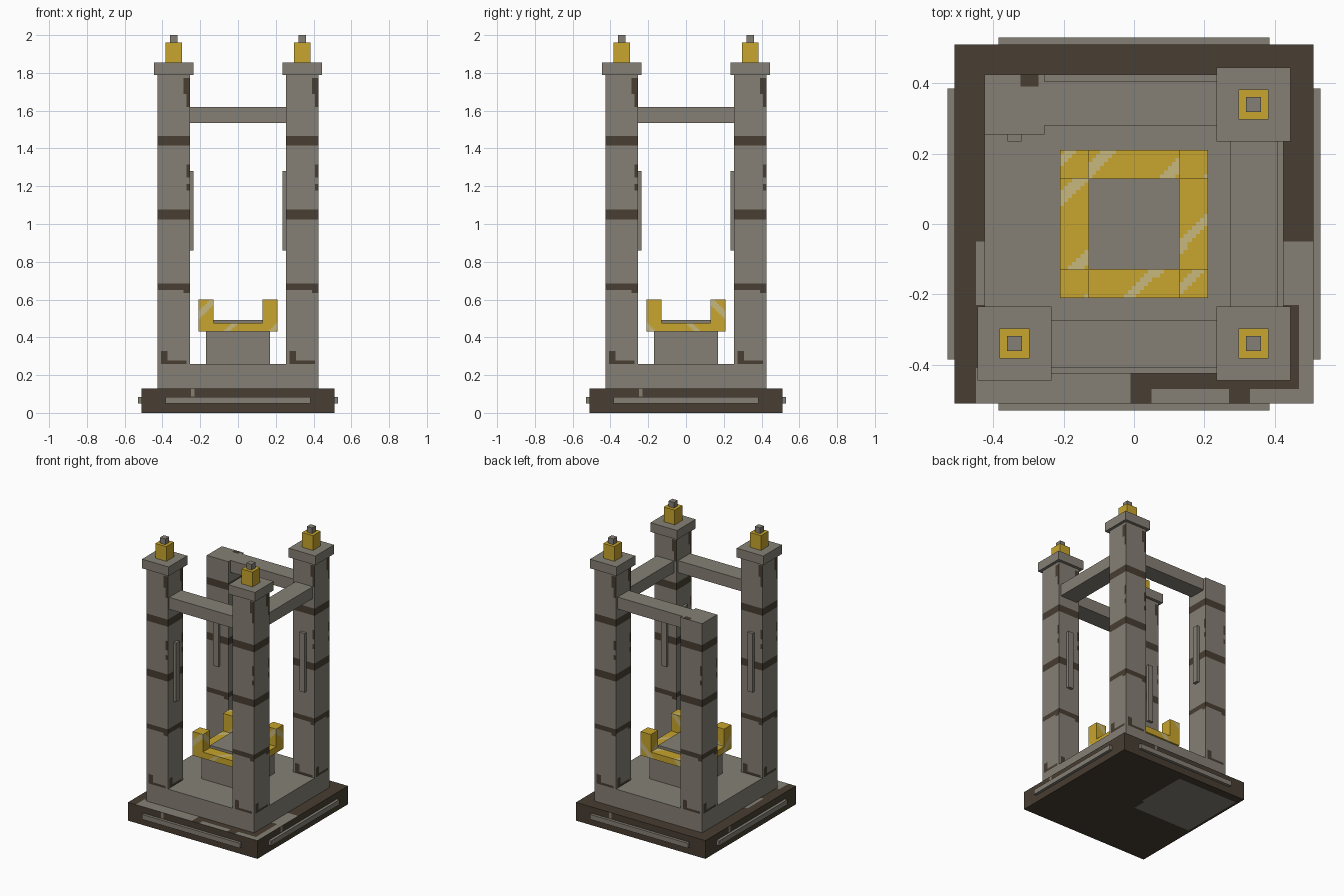
import bpy, bmesh, math
from mathutils import Vector

if "Cube" in bpy.data.objects:
    bpy.data.objects.remove(bpy.data.objects["Cube"])


def material(name, rgb):
    m = bpy.data.materials.new(name)
    m.diffuse_color = (*rgb, 1)
    m.use_nodes = True
    m.node_tree.nodes["Principled BSDF"].inputs["Base Color"].default_value = m.diffuse_color
    return m


STONE = material("stone grey", (0.235, 0.216, 0.178))
DARK = material("dark earth", (0.065, 0.048, 0.032))
GOLD = material("gold", (0.578, 0.376, 0.026))
SHINE = material("pale gold", (0.578, 0.485, 0.205))


def box(name, lo, hi, mats, cell=None, rule=None):
    """Box between two corners; with a cell size it is cut into a grid and
    rule(centre, normal) picks each face's material index."""
    lo, hi = Vector(lo), Vector(hi)
    size, mid = hi - lo, (lo + hi) / 2
    bm = bmesh.new()
    bmesh.ops.create_cube(bm, size=1)
    for v in bm.verts:
        v.co = Vector([v.co[i] * size[i] + mid[i] for i in range(3)])
    if rule:
        for axis in range(3):
            n = max(1, round(size[axis] / cell[axis]))
            normal = Vector([float(i == axis) for i in range(3)])
            for k in range(1, n):
                point = lo + normal * (size[axis] * k / n)
                bmesh.ops.bisect_plane(bm, geom=bm.verts[:] + bm.edges[:] + bm.faces[:],
                                       plane_co=point, plane_no=normal)
        bm.normal_update()
        for f in bm.faces:
            f.material_index = rule(f.calc_center_median(), f.normal)
    mesh = bpy.data.meshes.new(name)
    bm.to_mesh(mesh)
    bm.free()
    for m in mats:
        mesh.materials.append(m)
    ob = bpy.data.objects.new(name, mesh)
    bpy.context.collection.objects.link(ob)
    return ob


def base_rule(c, n):
    # Worn stone showing through the dark slab
    x, y = c.x, c.y
    if n.z > 0.5:
        worn = ((y < -0.42 and -0.46 < x < -0.01)
                or (x > 0.475 and y < -0.06)
                or (x > 0.04 and y < -0.48 and not 0.28 < x < 0.33)
                or (x > -0.455 and -0.24 < y < -0.06))
    elif n.z < -0.5:
        worn = -0.5 < x < -0.02 and -0.04 < y < 0.45
    else:
        u = -n.y * x + n.x * y
        worn = c.z > 0.085 and -0.25 < u < -0.225
    return 0 if worn else 1


def pillar_rule(px, py):
    def rule(c, n):
        x, y, z = c.x - px, c.y - py, c.z
        if abs(n.z) > 0.5:
            return 1 if n.z > 0 and y > 0.05 and 0.01 < x < 0.06 else 0
        u = -n.y * x + n.x * y          # position across the face, left to right
        # Three crumbling bands
        for zc in (0.665, 1.05, 1.44):
            droop = 0.01 if u > 0.05 else 0
            if zc - 0.022 - droop < z < zc + 0.024:
                return 1
        # Chipped right edge
        if (u > 0.05 and 1.68 < z < 1.77) or (u > 0.068 and 1.62 < z < 1.72):
            return 1
        if u > 0.068 and (1.18 < z < 1.22 or 1.25 < z < 1.32):
            return 1
        # Dirt at the foot
        if (z < 0.285 and -0.06 < u < 0.07) or (z < 0.335 and -0.06 < u < -0.03):
            return 1
        return 0
    return rule


def shine_rule(c, n):
    # Diagonal glints
    d = (c.x - c.y - c.z + 0.75) / 0.235
    return 1 if abs(d - round(d)) < 0.085 else 0


# Base slab, side plates and step
box("base_slab", (-0.51, -0.51, 0), (0.51, 0.51, 0.13), [STONE, DARK], (0.02, 0.02, 0.043), base_rule)
for s in (-1, 1):
    box("side_plate", (-0.385, s * 0.52 - 0.01, 0.05), (0.385, s * 0.52 + 0.01, 0.085), [STONE])
    box("side_plate", (s * 0.52 - 0.01, -0.385, 0.05), (s * 0.52 + 0.01, 0.385, 0.085), [STONE])
box("step", (-0.425, -0.425, 0.13), (0.425, 0.425, 0.26), [STONE])

# Altar with a gold cradle
box("altar_block", (-0.17, -0.17, 0.26), (0.17, 0.17, 0.43), [STONE])
box("altar_top", (-0.13, -0.13, 0.43), (0.13, 0.13, 0.493), [STONE])
fine = (0.0115, 0.0115, 0.0115)
for s in (-1, 1):
    a, b = sorted((s * 0.13, s * 0.21))
    box("cradle_rail", (-0.13, a, 0.43), (0.13, b, 0.475), [GOLD, SHINE], fine, shine_rule)
    box("cradle_rail", (a, -0.13, 0.43), (b, 0.13, 0.475), [GOLD, SHINE], fine, shine_rule)
    for t in (-1, 1):
        c, d = sorted((t * 0.13, t * 0.21))
        box("cradle_post", (a, c, 0.43), (b, d, 0.6), [GOLD, SHINE], fine, shine_rule)

# Pillars: the back left one is broken off and has no cap
for sx in (-1, 1):
    for sy in (-1, 1):
        px, py = sx * 0.34, sy * 0.34
        broken = sx < 0 < sy
        top = 1.62 if broken else 1.79

        def stack(name, r, z0, z1, mat):
            box(name, (px - r, py - r, z0), (px + r, py + r, z1), [mat])

        box("pillar", (px - 0.085, py - 0.085, 0.26), (px + 0.085, py + 0.085, top),
            [STONE, DARK], (0.017, 0.017, 0.017), pillar_rule(px, py))
        if not broken:
            stack("pillar_cap", 0.105, 1.79, 1.855, STONE)
            stack("finial", 0.043, 1.855, 1.96, GOLD)
            stack("finial_tip", 0.021, 1.96, 2.0, STONE)
        # Raised strips on the inner faces
        q = 0.245
        box("inner_strip", (px - 0.02, sy * q - 0.01, 0.86), (px + 0.02, sy * q + 0.01, 1.28), [STONE])
        if not (sx > 0 and sy > 0):
            box("inner_strip", (sx * q - 0.01, py - 0.02, 0.86), (sx * q + 0.01, py + 0.02, 1.28), [STONE])

# Beams on three sides
box("front_beam", (-0.255, -0.41, 1.535), (0.255, -0.275, 1.62), [STONE])
box("back_beam", (-0.255, 0.28, 1.535), (0.255, 0.405, 1.62), [STONE])
box("right_beam", (0.275, -0.255, 1.535), (0.41, 0.255, 1.62), [STONE])
